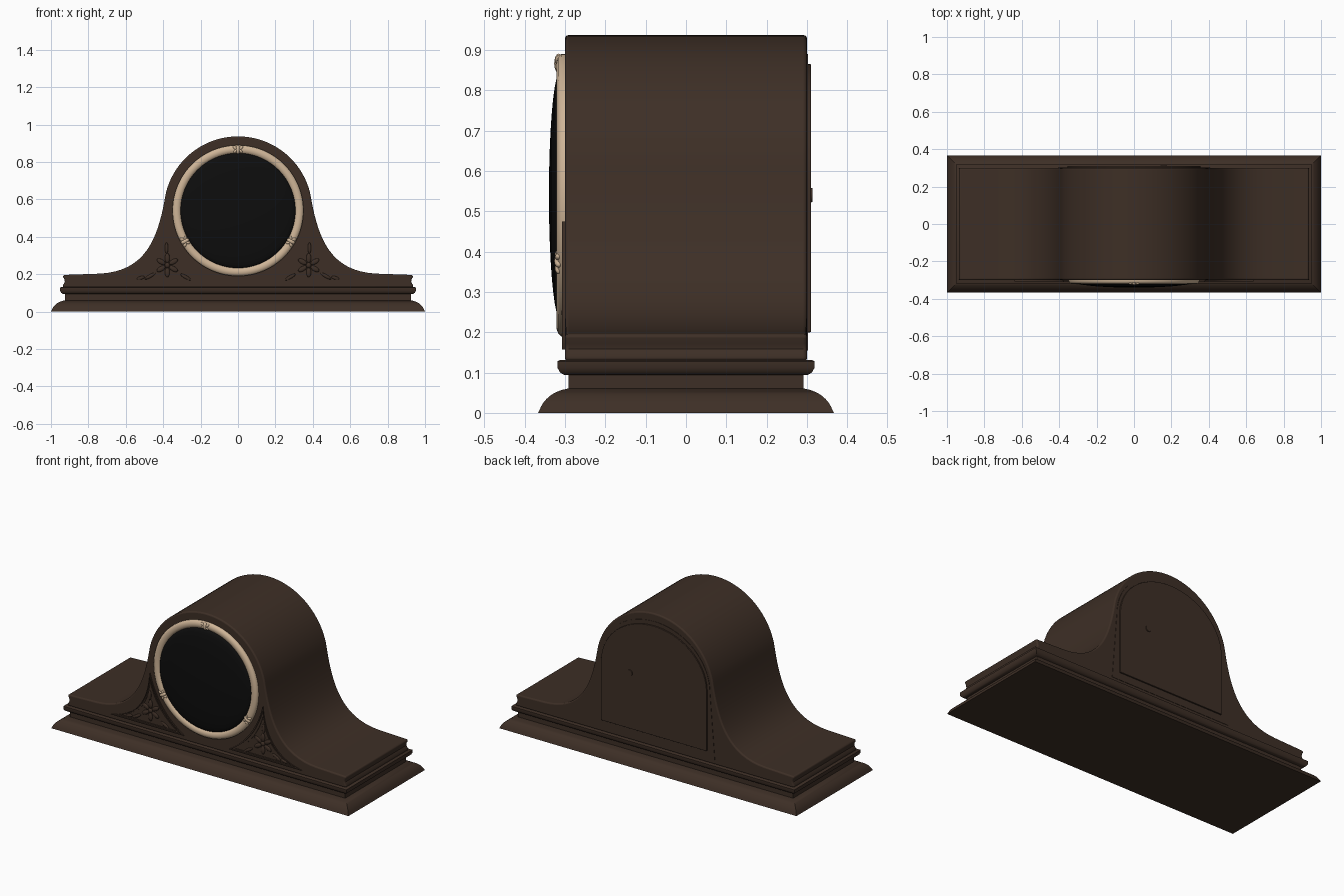
import bpy, bmesh, math
from mathutils import Vector, Matrix

cube = bpy.data.objects.get("Cube")
if cube:
    bpy.data.objects.remove(cube, do_unlink=True)


def material(name, rgb, rough):
    m = bpy.data.materials.new(name)
    m.use_nodes = True
    m.diffuse_color = (*rgb, 1)
    shader = m.node_tree.nodes["Principled BSDF"]
    shader.inputs["Base Color"].default_value = (*rgb, 1)
    shader.inputs["Roughness"].default_value = rough
    return m


WOOD = material("dark wood", (0.047, 0.028, 0.019), 0.6)
CREAM = material("cream metal", (0.62, 0.46, 0.31), 0.5)
BLACK = material("black glass", (0.004, 0.004, 0.004), 0.4)
FRONT, BACK, DIAL_Z = -0.30, 0.30, 0.54


def finish(name, bm, mat, bevel=0, angle=35):
    bmesh.ops.recalc_face_normals(bm, faces=bm.faces)
    mesh = bpy.data.meshes.new(name)
    bm.to_mesh(mesh)
    bm.free()
    ob = bpy.data.objects.new(name, mesh)
    bpy.context.collection.objects.link(ob)
    mesh.materials.append(mat)
    bpy.ops.object.select_all(action="DESELECT")
    ob.select_set(True)
    bpy.context.view_layer.objects.active = ob
    bpy.ops.object.shade_smooth_by_angle(angle=math.radians(angle))
    if bevel:
        mod = ob.modifiers.new("rounded edges", "BEVEL")
        mod.width, mod.segments = bevel, 3
        mod.limit_method, mod.angle_limit = "ANGLE", math.radians(60)
    return ob


def loft(bm, rings, cap=True, loop=False):
    """Bridge equal-length closed rings of points."""
    rows = [[bm.verts.new(p) for p in r] for r in rings]
    pairs = list(zip(rows, rows[1:])) + ([(rows[-1], rows[0])] if loop else [])
    for a, b in pairs:
        for i in range(len(a)):
            j = (i + 1) % len(a)
            bm.faces.new((a[i], a[j], b[j], b[i]))
    if cap and not loop:
        bm.faces.new(rows[0])
        bm.faces.new(rows[-1])


def at_y(outline, y):
    return [(x, y, z) for x, z in outline]


def prism(name, outline, y0, y1, bevel=0):
    bm = bmesh.new()
    loft(bm, [at_y(outline, y0), at_y(outline, y1)])
    return finish(name, bm, WOOD, bevel)


def bezier(points, n):
    """Sample a Bezier curve of any degree."""
    out, deg = [], len(points) - 1
    for k in range(n + 1):
        t = k / n
        out.append(tuple(sum(math.comb(deg, i) * t**i * (1 - t)**(deg - i) * p[a]
                             for i, p in enumerate(points)) for a in (0, 1)))
    return out


def circle(r, y, n=96):
    return [(r * math.cos(math.tau * i / n), y, DIAL_Z + r * math.sin(math.tau * i / n))
            for i in range(n)]


def mirrored(half):
    """Complete a right-hand outline that runs from the top centre down."""
    return half + [(-x, z) for x, z in reversed(half) if x > 1e-5]


# Stepped base: rectangular rings swept up a moulding profile (inset, height)
def moulding(name, steps):
    bm = bmesh.new()
    loft(bm, [[(sx * (1 - d), sy * (0.367 - d), z)
               for sx, sy in ((1, 1), (-1, 1), (-1, -1), (1, -1))] for d, z in steps])
    return finish(name, bm, WOOD)


foot_curve = bezier([(0.003, 0.006), (0.02, 0.05), (0.072, 0.06)], 8)
moulding("base_foot", [(0, 0)] + foot_curve + [(0.075, 0.06), (0.075, 0.10)])
moulding("base_ledge", [(0.065, 0.094), (0.055, 0.10), (0.048, 0.112),
                        (0.048, 0.128), (0.054, 0.131)])

# Case: round arch flaring into low shoulders, with a coved end
arch = [(0.397 * math.sin(a), DIAL_Z + 0.397 * math.cos(a))
        for a in (math.radians(4 * k) for k in range(20))]
flare = bezier([(0.39, 0.61), (0.43, 0.38), (0.50, 0.215), (0.74, 0.203)], 16)
end = [(0.935, 0.196), (0.935, 0.185), (0.928, 0.172), (0.926, 0.158), (0.936, 0.142), (0.936, 0.128)]
prism("case", mirrored(arch + flare + end), FRONT, BACK, bevel=0.008)


# Back: thin surround with a raised arched door and a small knob
def door_outline(half_width, foot, bottom, rise):
    top = [(half_width * math.sin(a), 0.56 + rise * math.cos(a))
           for a in (math.radians(5 * k) for k in range(19))]
    return mirrored(top + [(foot, bottom)])


prism("back_surround", door_outline(0.372, 0.405, 0.155, 0.33), BACK - 0.01, BACK + 0.002)
prism("back_door", door_outline(0.355, 0.355, 0.20, 0.305), BACK - 0.01, BACK + 0.01, bevel=0.002)

bm = bmesh.new()
bmesh.ops.create_cone(bm, cap_ends=True, segments=24, radius1=0.02, radius2=0.017, depth=0.014,
                      matrix=Matrix.Translation((0.16, BACK + 0.007, DIAL_Z)) @ Matrix.Rotation(-math.pi / 2, 4, "X"))
finish("door_knob", bm, WOOD)

# Dial: rounded bezel ring and domed glass
bm = bmesh.new()
section = [(0.35, -0.295), (0.35, -0.310), (0.343, -0.317), (0.332, -0.321),
           (0.320, -0.320), (0.310, -0.315), (0.305, -0.308), (0.305, -0.295)]
loft(bm, [circle(r, y) for r, y in section], loop=True)
finish("dial_bezel", bm, CREAM, angle=50)

bm = bmesh.new()
dome = [circle(0.307 * math.cos(a), -0.312 - 0.028 * math.sin(a))
        for a in (math.radians(9.8 * k) for k in range(10))]
loft(bm, [circle(0.307, FRONT)] + dome)
finish("dial_glass", bm, BLACK, angle=50)


def blob(bm, place, size, turn=0):
    """Flattened ball, turned about the front-back axis."""
    m = (Matrix.Translation(place) @ Matrix.Rotation(-turn, 4, "Y")
         @ Matrix.Diagonal((*size, 1)))
    bmesh.ops.create_uvsphere(bm, u_segments=16, v_segments=10, radius=1, matrix=m)


# Three knotted clasps on the bezel
bm = bmesh.new()
for deg in (90, 210, 330):
    a = math.radians(deg)
    out, side = Vector((math.cos(a), 0, math.sin(a))), Vector((-math.sin(a), 0, math.cos(a)))
    centre = Vector((0, -0.316, DIAL_Z)) + out * 0.327
    blob(bm, centre, (0.024, 0.011, 0.012), a)
    for s in (-1, 1):
        blob(bm, centre + side * s * 0.016 + out * 0.008, (0.014, 0.009, 0.008), a + s * 0.8)
        blob(bm, centre + side * s * 0.014 - out * 0.008, (0.013, 0.009, 0.007), a - s * 0.8)
finish("bezel_clasps", bm, CREAM, angle=60)

# Carved corner panels: nested triangular frames around a flower
A, B, C = (0.64, 0.157), (0.15, 0.157), (0.38, 0.475)
triangle = (bezier([B, (0.325, 0.263), C], 12)[:-1]
            + bezier([C, (0.40, 0.20), A], 12)[:-1] + [A])


def shrunk(s, mirror):
    return [(mirror * (0.39 + (x - 0.39) * s), 0.225 + (z - 0.225) * s) for x, z in triangle]


for mirror, label in ((1, "left"), (-1, "right")):
    bm = bmesh.new()
    for outer, inner, top in ((1, 0.93, 0.007), (0.84, 0.79, 0.004)):
        loft(bm, [at_y(shrunk(s, mirror), y) for s, y in (
            (outer, FRONT + 0.004), (outer, FRONT - top),
            (inner, FRONT - top), (inner, FRONT + 0.004))], loop=True)
    finish(label + "_corner_frame", bm, WOOD)

    bm = bmesh.new()
    heart = Vector((mirror * 0.378, FRONT, 0.248))
    blob(bm, heart, (0.014, 0.009, 0.014))
    for k in range(6):
        a = math.radians(90 + 60 * k)
        ray = Vector((math.cos(a), 0, math.sin(a)))
        blob(bm, heart + ray * 0.038, (0.026, 0.007, 0.013), a)
    # Leaf sprays reaching towards the three corners
    for x, z, deg, size in ((0.382, 0.34, 90, 0.03), (0.47, 0.19, -30, 0.032),
                            (0.28, 0.185, 210, 0.032), (0.52, 0.18, -15, 0.022)):
        blob(bm, (mirror * x, FRONT, z), (size, 0.006, 0.009), math.radians(deg) * mirror)
    finish(label + "_corner_flower", bm, WOOD, angle=60)
